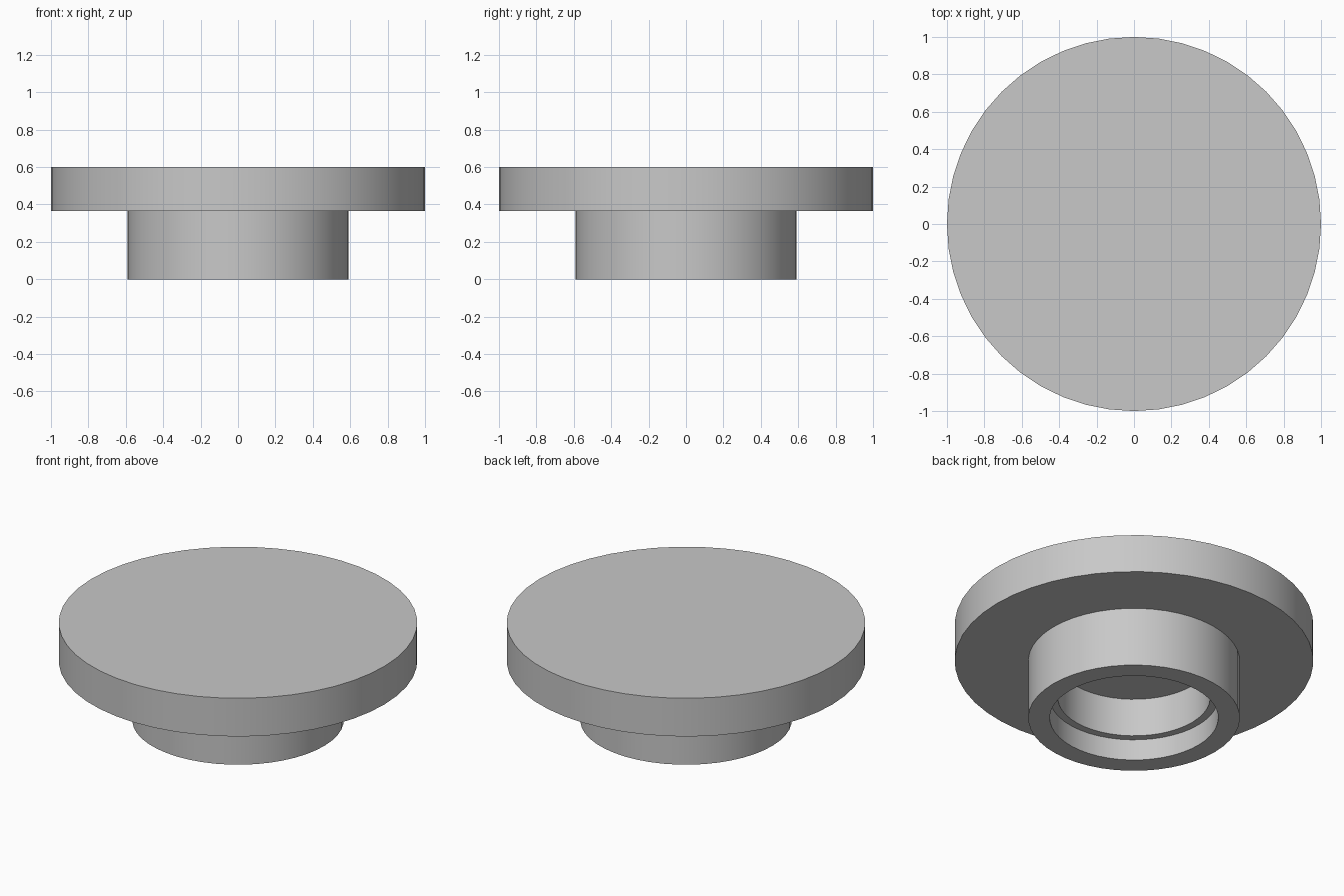
import bpy
import bmesh
from math import pi, radians

SEGMENTS = 48

cube = bpy.data.objects.get("Cube")
if cube:
    bpy.data.objects.remove(cube, do_unlink=True)

grey = bpy.data.materials.new("plain grey")
grey.use_nodes = True
colour = (0.58, 0.58, 0.58, 1)
grey.diffuse_color = colour
grey.node_tree.nodes["Principled BSDF"].inputs["Base Color"].default_value = colour


def lathe(name, profile):
    """Spin a list of (radius, height) points around the z axis."""
    bm = bmesh.new()
    verts = [bm.verts.new((r, 0, z)) for r, z in profile]
    edges = [bm.edges.new(pair) for pair in zip(verts, verts[1:])]
    bmesh.ops.spin(bm, geom=verts + edges, cent=(0, 0, 0), axis=(0, 0, 1),
                   angle=2 * pi, steps=SEGMENTS, use_duplicate=False)
    bmesh.ops.remove_doubles(bm, verts=bm.verts, dist=0.0001)
    bmesh.ops.recalc_face_normals(bm, faces=bm.faces)
    mesh = bpy.data.meshes.new(name)
    bm.to_mesh(mesh)
    bm.free()
    mesh.materials.append(grey)
    obj = bpy.data.objects.new(name, mesh)
    bpy.context.collection.objects.link(obj)
    bpy.ops.object.select_all(action="DESELECT")
    obj.select_set(True)
    bpy.context.view_layer.objects.active = obj
    bpy.ops.object.shade_smooth_by_angle(angle=radians(30))
    return obj


BASE, TOP = 0.365, 0.6

# Wide solid disc; its underside also closes the bore
lathe("top_disc", [(0, BASE), (1, BASE), (1, TOP), (0, TOP)])

# Hollow hub with a stepped bore, welded flush to the disc;
# the closing top ring keeps the body solid, sunk slightly into the disc
SUNK = BASE + 0.01
lathe("hub", [(0.425, SUNK), (0.59, SUNK), (0.59, 0), (0.47, 0),
              (0.47, 0.13), (0.425, 0.13), (0.425, 0.25), (0.425, SUNK)])
